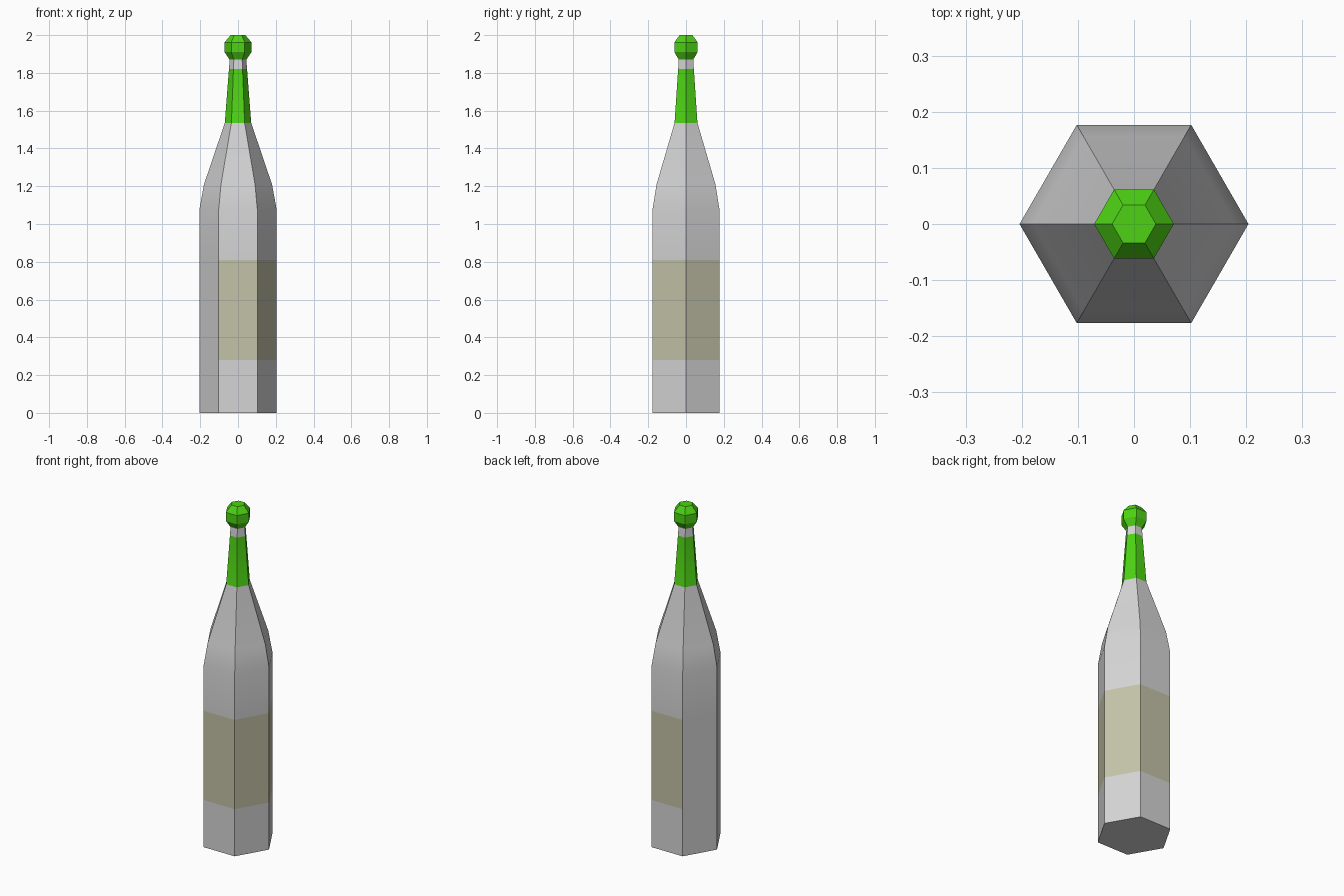
import bpy, bmesh, math

cube = bpy.data.objects.get("Cube")
if cube:
    bpy.data.objects.remove(cube, do_unlink=True)

SIDES = 6


def make_material(name, rgb):
    mat = bpy.data.materials.new(name)
    mat.use_nodes = True
    color = (*rgb, 1.0)
    mat.diffuse_color = color
    mat.node_tree.nodes["Principled BSDF"].inputs["Base Color"].default_value = color
    return mat


pale_grey = make_material("pale_grey", (0.66, 0.66, 0.66))
label_cream = make_material("label_cream", (0.55, 0.54, 0.39))
foil_green = make_material("foil_green", (0.075, 0.65, 0.007))


def lathe(name, profile, materials, pick):
    """Six-sided turned solid; pick(z, angle) gives each side's material."""
    bm = bmesh.new()
    rings = []
    for r, z in profile:
        angles = [math.tau * i / SIDES for i in range(SIDES)]
        rings.append([bm.verts.new((r * math.cos(a), r * math.sin(a), z)) for a in angles])
    for low, high in zip(rings, rings[1:]):
        for i in range(SIDES):
            j = (i + 1) % SIDES
            face = bm.faces.new((low[i], low[j], high[j], high[i]))
            c = face.calc_center_median()
            face.material_index = pick(c.z, math.degrees(math.atan2(c.y, c.x)))
    bm.faces.new(list(reversed(rings[0])))
    bm.faces.new(rings[-1])
    mesh = bpy.data.meshes.new(name)
    bm.to_mesh(mesh)
    bm.free()
    for mat in materials:
        mesh.materials.append(mat)
    obj = bpy.data.objects.new(name, mesh)
    bpy.context.collection.objects.link(obj)
    bpy.ops.object.select_all(action="DESELECT")
    obj.select_set(True)
    bpy.context.view_layer.objects.active = obj
    bpy.ops.object.shade_smooth_by_angle(angle=math.radians(30))
    return obj


def bottle_material(z, angle):
    # Label wraps four sides, leaving the two left-hand ones bare
    if 0.28 < z < 0.81 and abs(angle) < 100:
        return 1
    # Foil round the neck
    if 1.53 < z < 1.82:
        return 2
    return 0


# Bottle: straight body, sloping shoulder, tapered neck
lathe("bottle",
      [(0.204, 0), (0.204, 0.28), (0.204, 0.81), (0.204, 1.08), (0.18, 1.21),
       (0.07, 1.535), (0.048, 1.82), (0.044, 1.875)],
      [pale_grey, label_cream, foil_green], bottle_material)

# Rounded cap on top of the neck
lathe("cap", [(0.044, 1.87), (0.071, 1.91), (0.071, 1.962), (0.039, 2.0)],
      [foil_green], lambda z, angle: 0)
